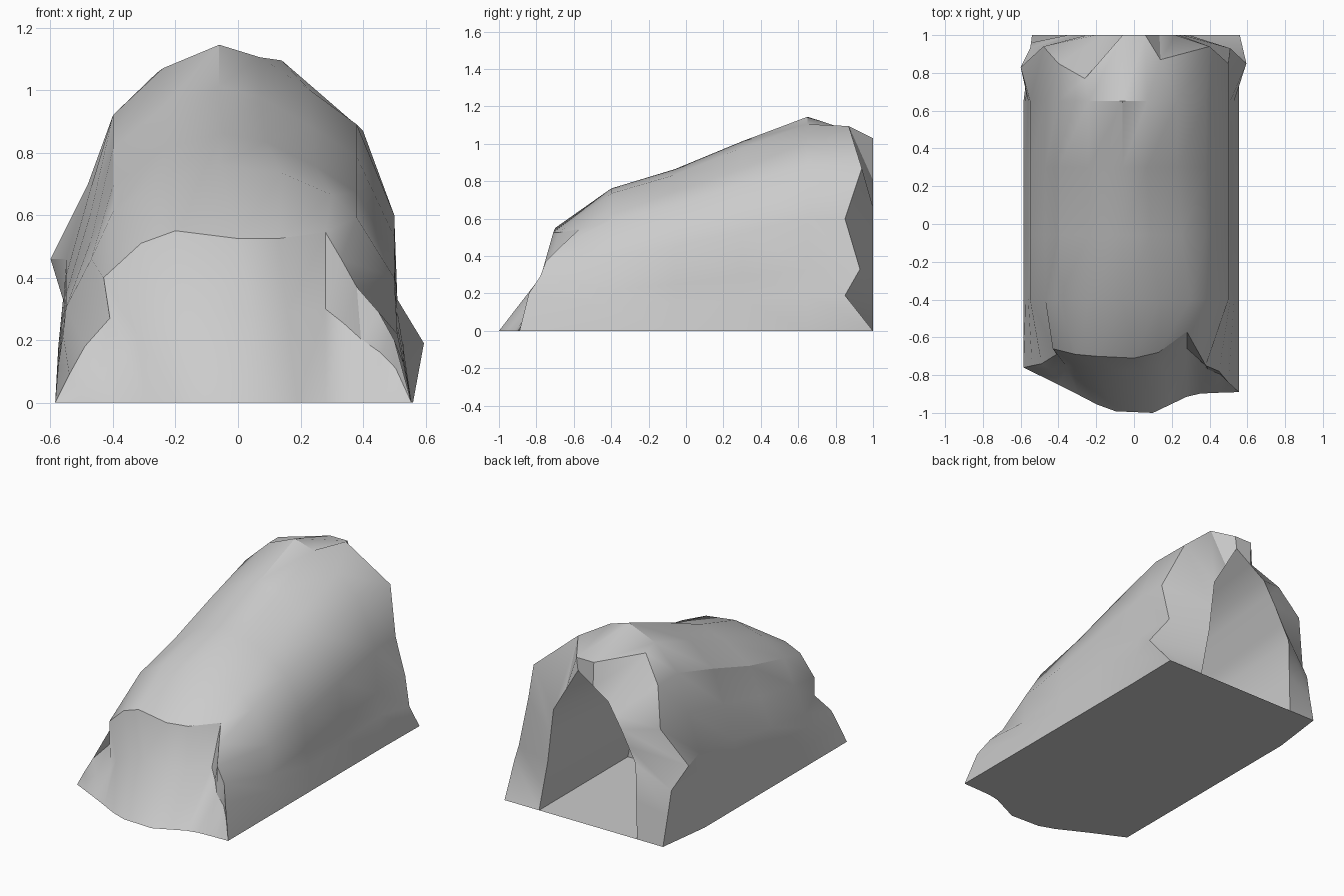
import bpy, bmesh

if "Cube" in bpy.data.objects:
    bpy.data.objects.remove(bpy.data.objects["Cube"])

# Cross-section of the rock shell, right foot over the crown to left foot (x, z)
SECTION = [(.555, 0), (.53, .19), (.51, .33), (.5, .6), (.38, .89), (.23, 1.0), (.07, 1.105),
           (-.06, 1.145), (-.24, 1.07), (-.4, .92), (-.47, .69), (-.55, .46),
           (-.56, .33), (-.575, .18), (-.585, 0)]
# Ragged rear rim (x, y, z)
RIM = [(.56, 1, 0), (.595, .85, .19), (.51, .93, .33), (.5, .85, .6), (.4, .94, .87),
       (.14, .87, 1.095), (.06, 1, 1.03), (-.06, 1, 1.03), (-.26, .77, 1.055),
       (-.4, .85, .92), (-.48, .94, .7), (-.6, .83, .46), (-.55, .93, .33),
       (-.545, .96, .18), (-.54, 1, 0)]
# Front ledge above the sloping toe
LEDGE = [(.555, -.89, 0), (.5, -.84, .2), (.45, -.78, .29), (.38, -.75, .37), (.33, -.66, .46),
         (.28, -.57, .545), (.13, -.68, .525), (0, -.71, .525), (-.2, -.7, .55),
         (-.31, -.69, .51), (-.43, -.66, .4), (-.41, -.69, .27), (-.49, -.74, .18),
         (-.54, -.75, .09), (-.585, -.76, 0)]
TOE = [(.555, -.89), (.45, -.893), (.31, -.9), (.1, -1), (-.13, -.99), (-.36, -.87), (-.585, -.76)]
# Rear opening (x, z)
MOUTH = [(.32, 0), (.26, .32), (.22, .66), (.05, .95), (-.16, .81), (-.25, .66),
         (-.35, .47), (-.36, 0)]
N = len(SECTION)


def sample(points, t):
    """Point at fraction t of a polyline, counted by segments."""
    f = t * (len(points) - 1)
    i = min(int(f), len(points) - 2)
    return [a + (b - a) * (f - i) for a, b in zip(points[i], points[i + 1])]


def loft(bm, rings):
    loops = [[bm.verts.new(p) for p in ring] for ring in rings]
    for a, b in zip(loops, loops[1:]):
        for i in range(N - 1):
            bm.faces.new((a[i], a[i + 1], b[i + 1], b[i]))
    return loops


# Cavity and mouth, from the closed inner end out to the rim
mouth = [sample(MOUTH, i / (N - 1)) for i in range(N)]
rings = [[(x, y, z * k) for x, z in mouth] for y, k in ((.12, .86), (1, 1))]
rings.append(RIM)

# Shell, falling in height toward the front
for y, k, dx in ((.65, 1, 0), (.3, .885, 0), (-.06, .755, .02), (-.4, .665, .07)):
    rings.append([(x + (dx if i in (5, 6) else 0), y, z * k)
                  for i, (x, z) in enumerate(SECTION)])
rings.append(LEDGE)

# Toe dropping steeply under the ledge, then flaring out to the ground
toe = [(*sample(TOE, i / (N - 1)), 0) for i in range(N)]
mid = []
for p, q in zip(LEDGE, toe):
    x, y, z = [a + (b - a) * .45 for a, b in zip(p, q)]
    mid.append((x, y + .22 * z, z))
rings += [mid, toe]

bm = bmesh.new()
loops = loft(bm, rings)
bm.faces.new(loops[0])                                    # inner end wall
# Floor under shell and cavity
right = [l[0] for l in loops[2:8]]
left = [l[-1] for l in loops[2:8]]
bm.faces.new(right + loops[-1][1:-1] + left[::-1])
bmesh.ops.remove_doubles(bm, verts=bm.verts, dist=.0005)
bmesh.ops.recalc_face_normals(bm, faces=bm.faces)

mesh = bpy.data.meshes.new("rock_cave")
bm.to_mesh(mesh)
bm.free()
cave = bpy.data.objects.new("rock_cave", mesh)
bpy.context.collection.objects.link(cave)
bpy.context.view_layer.objects.active = cave
cave.select_set(True)
bpy.ops.object.shade_smooth_by_angle(angle=.55)
